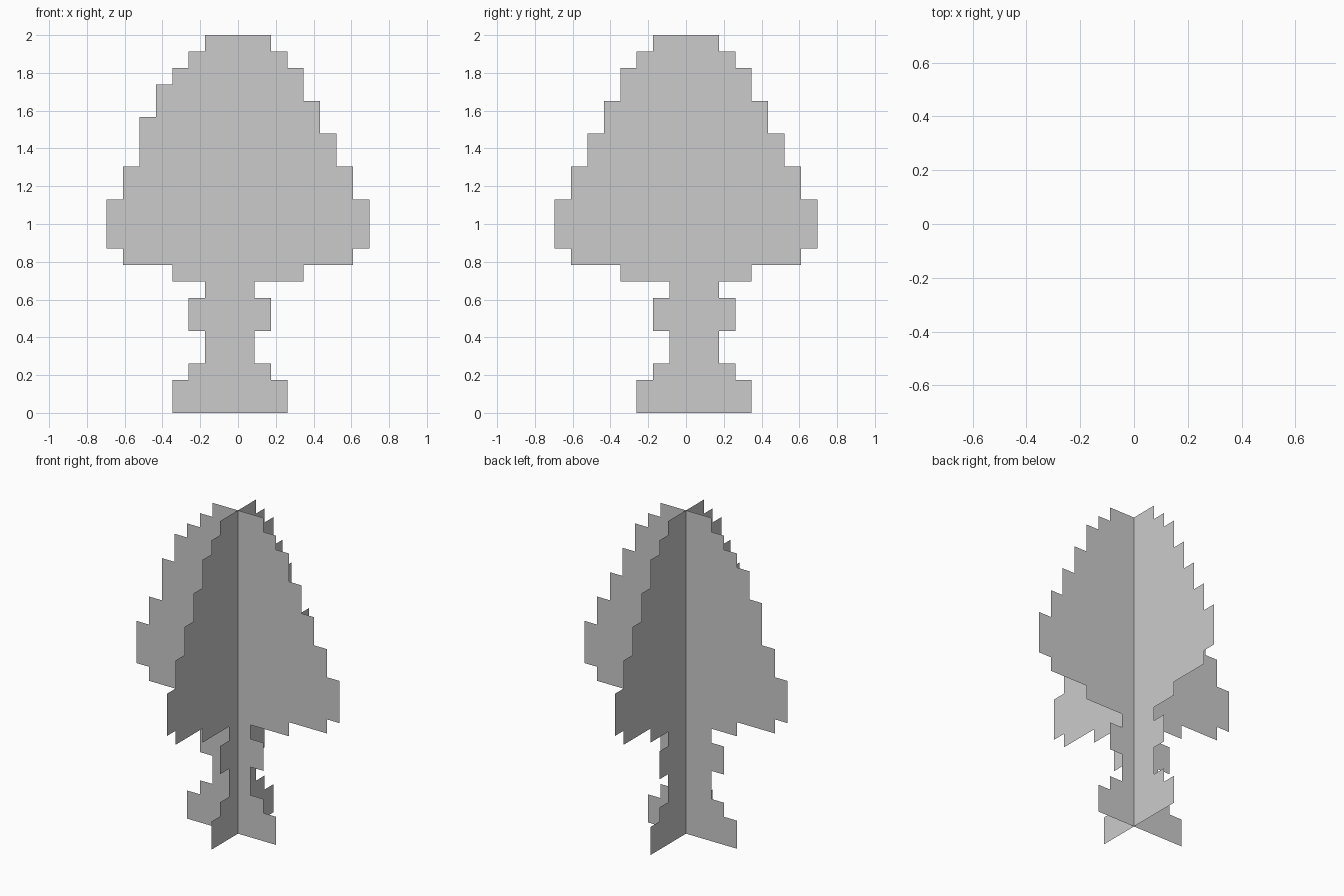
import bpy

if "Cube" in bpy.data.objects:
    bpy.data.objects.remove(bpy.data.objects["Cube"])

P = 2 / 23  # one pixel of the stepped outline

# Outline edges from the ground up: (rows, half width in pixels)
CROWN_SHORT = [(1, 4), (1, 7), (3, 8), (2, 7), (2, 6), (2, 5), (2, 4), (1, 3), (1, 2)]
CROWN_TALL = [(1, 4), (1, 7), (3, 8), (2, 7), (3, 6), (2, 5), (1, 4), (1, 3), (1, 2)]
TRUNK_THIN = [(2, 3), (1, 2), (2, 1), (2, 2), (1, 1)]
TRUNK_WIDE = [(rows, w + 1) for rows, w in TRUNK_THIN]


def stepped_edge(steps, sign):
    """Stair-step outline of one side, bottom to top."""
    points, z = [], 0
    for rows, w in steps:
        points += [(sign * w * P, z * P), (sign * w * P, (z + rows) * P)]
        z += rows
    return points


def card(name, left, right, along_y=False):
    """Flat upright sheet bounded by a left and a right stepped edge."""
    outline = stepped_edge(right, 1) + stepped_edge(left, -1)[::-1]
    verts = [(0, u, z) if along_y else (u, 0, z) for u, z in outline]
    mesh = bpy.data.meshes.new(name)
    mesh.from_pydata(verts, [], [range(len(verts))])
    mesh.update()
    obj = bpy.data.objects.new(name, mesh)
    bpy.context.collection.objects.link(obj)
    return obj


# Two crossed sheets forming the tree
card("tree_sheet_across", TRUNK_WIDE + CROWN_TALL, TRUNK_THIN + CROWN_SHORT)
card("tree_sheet_deep", TRUNK_THIN + CROWN_SHORT, TRUNK_WIDE + CROWN_SHORT, along_y=True)
